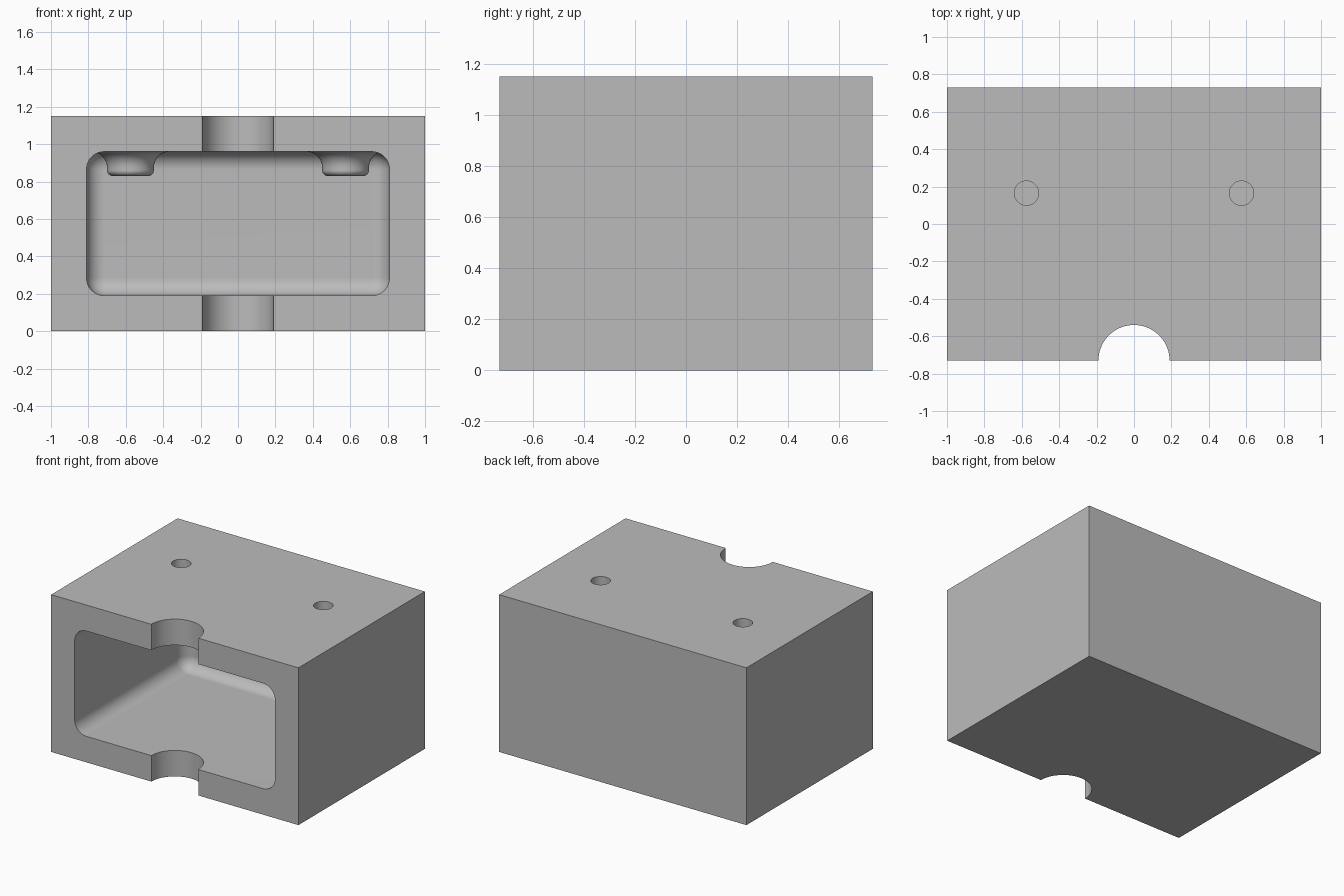
import bpy, bmesh, math
from mathutils import Matrix, Vector

cube = bpy.data.objects.get("Cube")
if cube:
    bpy.data.objects.remove(cube, do_unlink=True)

WIDTH, DEPTH, HEIGHT, WALL = 2.0, 1.46, 1.15, 0.19
FRONT = -DEPTH / 2
ROOF = HEIGHT - WALL
HOLE_X, HOLE_Y = 0.575, 0.165

grey = bpy.data.materials.new("plain grey")
grey.use_nodes = True
colour = (0.5, 0.5, 0.5, 1)
grey.diffuse_color = colour
grey.node_tree.nodes["Principled BSDF"].inputs["Base Color"].default_value = colour


def to_object(name, bm):
    bmesh.ops.recalc_face_normals(bm, faces=bm.faces)
    mesh = bpy.data.meshes.new(name)
    bm.to_mesh(mesh)
    bm.free()
    mesh.materials.append(grey)
    obj = bpy.data.objects.new(name, mesh)
    bpy.context.collection.objects.link(obj)
    return obj


def box(name, low, high, radius=0):
    low, high = Vector(low), Vector(high)
    bm = bmesh.new()
    bmesh.ops.create_cube(bm, size=1, matrix=Matrix.Translation((low + high) / 2)
                          @ Matrix.Diagonal((high - low).to_4d()))
    if radius:
        bmesh.ops.bevel(bm, geom=bm.edges[:], offset=radius, segments=8,
                        profile=0.5, affect='EDGES')
    return to_object(name, bm)


def cylinder(name, x, y, bottom, top, radius, sides):
    bm = bmesh.new()
    bmesh.ops.create_cone(bm, cap_ends=True, segments=sides, radius1=radius,
                          radius2=radius, depth=top - bottom,
                          matrix=Matrix.Translation((x, y, (top + bottom) / 2)))
    return to_object(name, bm)


def lathe(name, x, y, profile, sides=48):
    bm = bmesh.new()
    rings = [[bm.verts.new((x + r * math.cos(a), y + r * math.sin(a), z))
              for a in (math.tau * i / sides for i in range(sides))]
             for r, z in profile]
    for lower, upper in zip(rings, rings[1:]):
        for i in range(sides):
            j = (i + 1) % sides
            bm.faces.new((lower[i], lower[j], upper[j], upper[i]))
    bm.faces.new(rings[0])
    bm.faces.new(rings[-1])
    return to_object(name, bm)


def combine(target, tool, operation):
    mod = target.modifiers.new(operation.title(), 'BOOLEAN')
    mod.operation, mod.solver, mod.object = operation, 'EXACT', tool
    bpy.context.view_layer.objects.active = target
    bpy.ops.object.modifier_apply(modifier=mod.name)
    bpy.data.objects.remove(tool, do_unlink=True)


# Outer block with a rounded pocket open to the front
block = box("housing_block", (-WIDTH / 2, FRONT, 0), (WIDTH / 2, -FRONT, HEIGHT))
pocket = box("pocket_cutter", (-0.81, FRONT - 0.4, WALL), (0.81, -FRONT - WALL, ROOF), 0.095)
combine(block, pocket, 'DIFFERENCE')

# Half-round notch through the front lips
combine(block, cylinder("notch_cutter", 0, FRONT, -0.1, HEIGHT + 0.1, WALL, 96), 'DIFFERENCE')

# Boss outline: rounded tip, short side, flare into the roof
BOSS, TIP, FLARE, BOSS_END = 0.125, 0.03, 0.085, 0.83
quarter = [math.pi / 2 * i / 8 for i in range(9)]
outline = [(BOSS - TIP + TIP * math.sin(a), BOSS_END + TIP - TIP * math.cos(a)) for a in quarter]
outline += [(BOSS + FLARE - FLARE * math.cos(a), ROOF - FLARE + FLARE * math.sin(a)) for a in quarter]
outline.append((BOSS + FLARE, ROOF + 0.03))

# Hanging bosses with blind screw holes from the top
for side in (-1, 1):
    combine(block, lathe("boss", side * HOLE_X, HOLE_Y, outline), 'UNION')
    hole = cylinder("hole_cutter", side * HOLE_X, HOLE_Y, HEIGHT - 0.25, HEIGHT + 0.1, 0.065, 48)
    combine(block, hole, 'DIFFERENCE')

# Smooth fillets, crisp corners
bpy.ops.object.select_all(action='DESELECT')
block.select_set(True)
bpy.context.view_layer.objects.active = block
bpy.ops.object.shade_smooth_by_angle(angle=math.radians(30))
weighted = block.modifiers.new("Even shading", 'WEIGHTED_NORMAL')
weighted.keep_sharp = True
